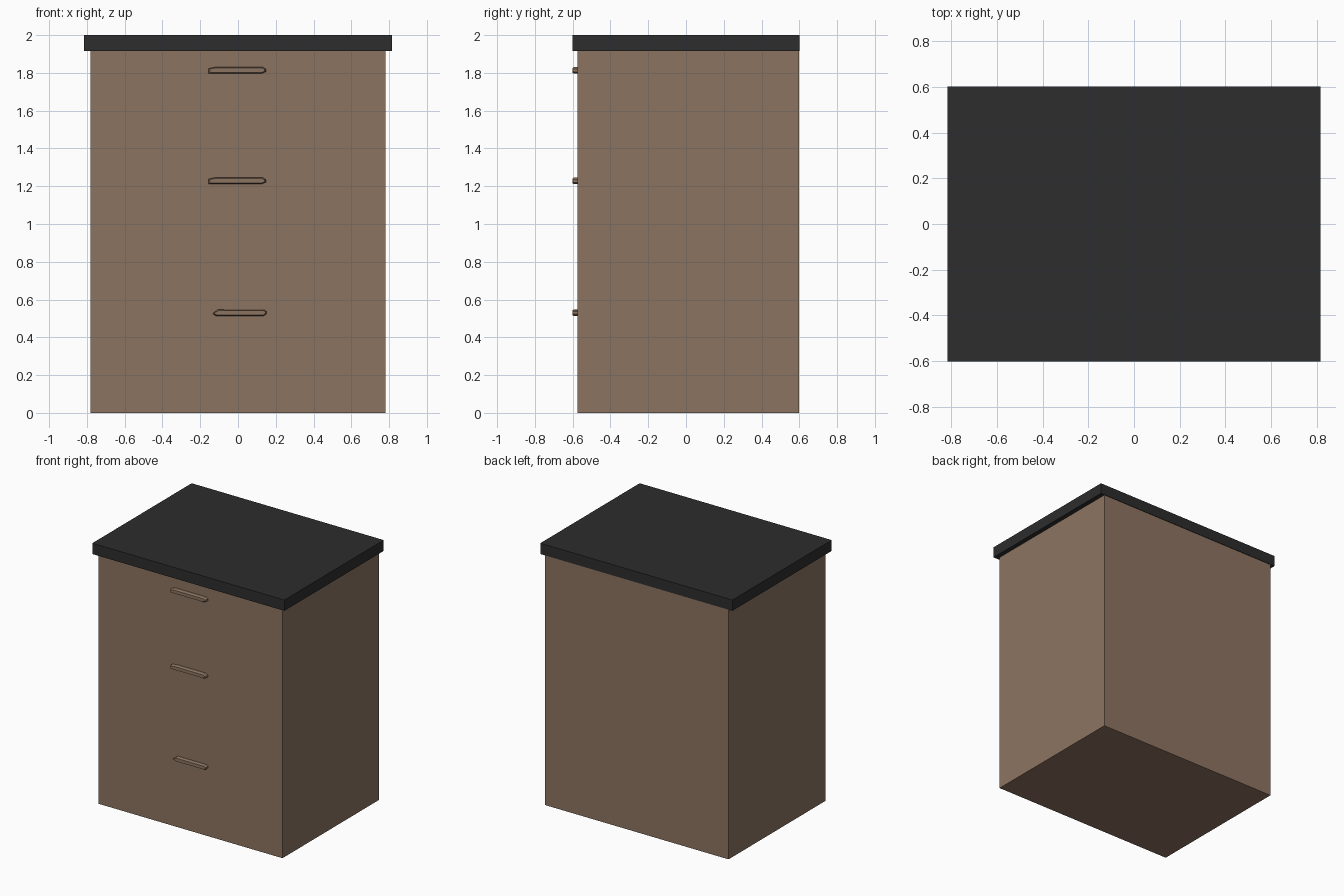
import bpy
import bmesh

if "Cube" in bpy.data.objects:
    bpy.data.objects.remove(bpy.data.objects["Cube"])


def material(name, rgb):
    m = bpy.data.materials.new(name)
    m.diffuse_color = (*rgb, 1)
    m.use_nodes = True
    m.node_tree.nodes["Principled BSDF"].inputs["Base Color"].default_value = m.diffuse_color
    return m


wood = material("brown wood", (0.265, 0.175, 0.118))
black = material("black top", (0.026, 0.026, 0.026))


def finish(name, bm, mat):
    bmesh.ops.recalc_face_normals(bm, faces=bm.faces)
    me = bpy.data.meshes.new(name)
    bm.to_mesh(me)
    bm.free()
    me.materials.append(mat)
    ob = bpy.data.objects.new(name, me)
    bpy.context.collection.objects.link(ob)
    return ob


def box(name, lo, hi, mat):
    bm = bmesh.new()
    bmesh.ops.create_cube(bm, size=1)
    for v in bm.verts:
        v.co = [(a + b) / 2 + c * (b - a) for a, b, c in zip(lo, hi, v.co)]
    return finish(name, bm, mat)


def handle(name, z, outline):
    # Front outline (x, dz), drawn out from the cabinet front to a slightly smaller face
    bm = bmesh.new()
    rings = []
    for y, s in ((-0.57, 1.0), (-0.592, 1.0), (-0.602, 0.72)):
        rings.append([bm.verts.new((x - (1 - s) * 0.02 * (1 if x > 0 else -1), y, z + dz * s))
                      for x, dz in outline])
    n = len(outline)
    for a, b in zip(rings, rings[1:]):
        for i in range(n):
            j = (i + 1) % n
            bm.faces.new((a[i], a[j], b[j], b[i]))
    bm.faces.new(rings[0])
    bm.faces.new(rings[-1])
    return finish(name, bm, wood)


# Cabinet body and overhanging top slab, flush at the back
box("cabinet_body", (-0.78, -0.575, 0), (0.78, 0.598, 1.92), wood)
box("top_slab", (-0.815, -0.602, 1.917), (0.815, 0.602, 2.0), black)

# Drawer handles: upper two have a square left end, the lowest a tapered one
square_end = [(-0.155, -0.017), (0.125, -0.017), (0.147, -0.007),
              (0.147, 0.008), (0.13, 0.018), (-0.12, 0.018), (-0.155, 0.011)]
tapered_end = [(-0.135, -0.004), (-0.115, -0.018), (0.135, -0.018), (0.15, -0.006),
               (0.15, 0.008), (0.138, 0.016), (-0.075, 0.016), (-0.105, 0.018)]
handle("upper_handle", 1.813, square_end)
handle("middle_handle", 1.228, square_end)
handle("lower_handle", 0.53, tapered_end)
